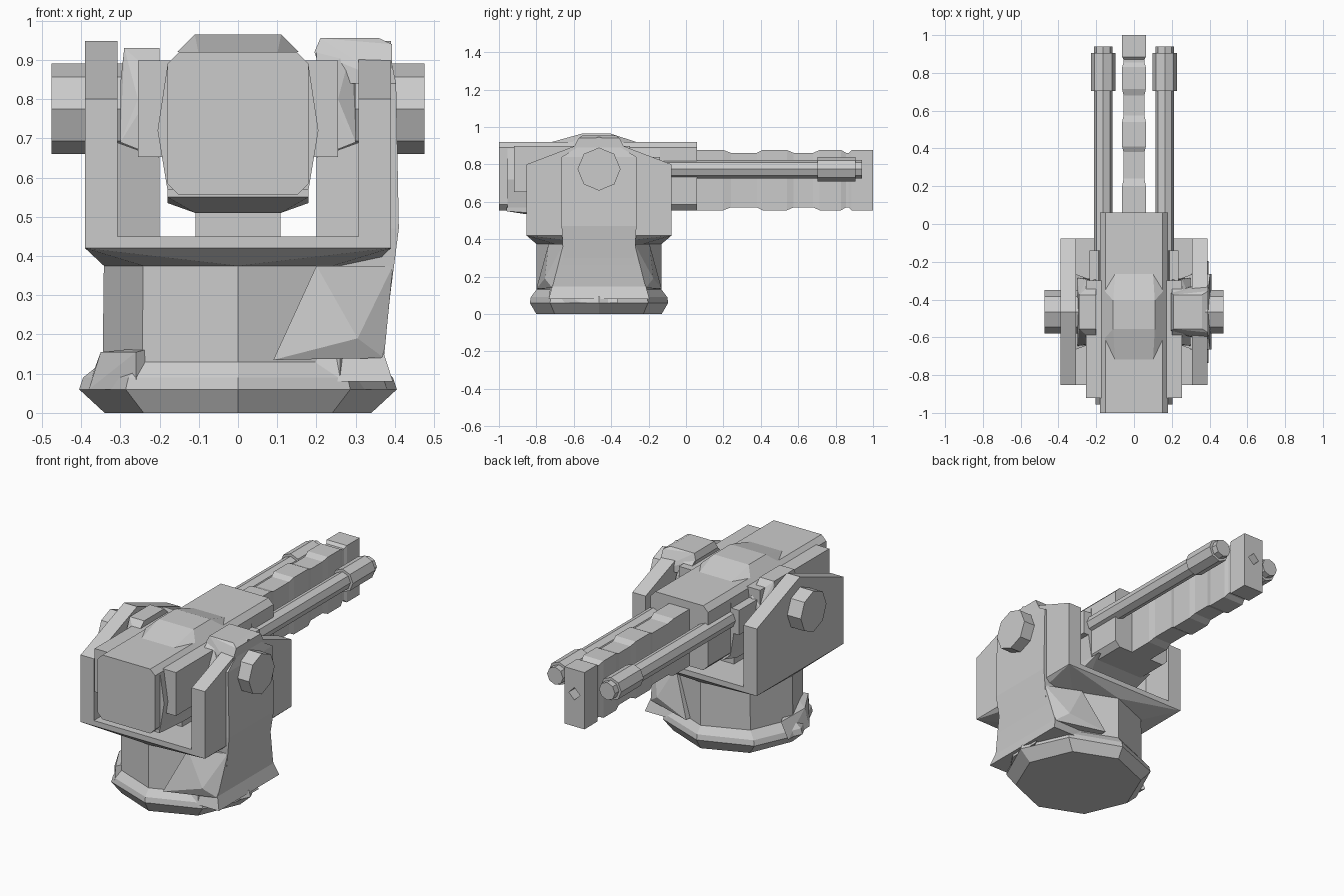
import bpy, bmesh, math
from mathutils import Vector

if "Cube" in bpy.data.objects:
    bpy.data.objects.remove(bpy.data.objects["Cube"])

CY = -0.465   # turret axis in y
CZ = 0.775    # trunnion height


def finish(name, bm):
    bmesh.ops.recalc_face_normals(bm, faces=bm.faces)
    me = bpy.data.meshes.new(name)
    bm.to_mesh(me)
    bm.free()
    ob = bpy.data.objects.new(name, me)
    bpy.context.collection.objects.link(ob)
    return ob


def hull(name, pts):
    bm = bmesh.new()
    for p in pts:
        bm.verts.new(p)
    res = bmesh.ops.convex_hull(bm, input=bm.verts)
    junk = {g for g in res["geom_interior"] + res["geom_unused"] if isinstance(g, bmesh.types.BMVert)}
    bmesh.ops.delete(bm, geom=list(junk), context='VERTS')
    bmesh.ops.dissolve_limit(bm, angle_limit=0.01, verts=bm.verts, edges=bm.edges)
    return finish(name, bm)


def loft(name, rings):
    bm = bmesh.new()
    vs = [[bm.verts.new(p) for p in r] for r in rings]
    n = len(vs[0])
    for a, b in zip(vs, vs[1:]):
        for i in range(n):
            bm.faces.new((a[i], a[(i + 1) % n], b[(i + 1) % n], b[i]))
    bm.faces.new(vs[0])
    bm.faces.new(vs[-1])
    return finish(name, bm)


def octagon(rx, ry, z):
    return [(rx * math.cos(i * math.pi / 4), CY + ry * math.sin(i * math.pi / 4), z) for i in range(8)]


def rod(name, axis, center, stations):
    """Octagonal rod along x or y from (position, radius) stations."""
    rings = []
    for t, r in stations:
        ring = []
        for i in range(8):
            u, v = r * math.cos(i * math.pi / 4), r * math.sin(i * math.pi / 4)
            ring.append((t, center[0] + u, center[1] + v) if axis == 'x' else (center[0] + u, t, center[1] + v))
        rings.append(ring)
    return loft(name, rings)


def rect(hx, hy, z):
    return [(sx * hx, CY + sy * hy, z) for sx in (-1, 1) for sy in (-1, 1)]


def slab(x, hy, z):
    return [(x, CY + s * hy, z) for s in (-1, 1)]


def chamfered(hx, z0, z1, c, y):
    """Chamfered rectangle in the xz plane."""
    return [(-hx + c, y, z0), (hx - c, y, z0), (hx, y, z0 + c), (hx, y, z1 - c),
            (hx - c, y, z1), (-hx + c, y, z1), (-hx, y, z1 - c), (-hx, y, z0 + c)]


# Pedestal: flared foot and octagonal column
loft("pedestal", [octagon(0.34, 0.335, 0), octagon(0.405, 0.37, 0.06), octagon(0.395, 0.365, 0.09),
                  octagon(0.345, 0.335, 0.13), octagon(0.342, 0.335, 0.375)])

# Small clamps on the foot
for s in (-1, 1):
    hull("foot_clamp", [(s * x, CY + y, z) for x, y, z in
         ((0.26, -0.27, 0.06), (0.38, -0.1, 0.06), (0.26, -0.26, 0.155), (0.35, -0.1, 0.155),
          (0.2, -0.2, 0.06), (0.2, -0.2, 0.17), (0.34, 0.1, 0.15), (0.385, 0.1, 0.06))])

# Yoke: tapered underside, floor and two peaked arms
hull("yoke_underside", octagon(0.342, 0.335, 0.375) + rect(0.39, 0.388, 0.42))
hull("yoke_floor", rect(0.39, 0.388, 0.42) + rect(0.39, 0.388, 0.45))
for s in (-1, 1):
    prof = [(-0.388, 0.42), (0.388, 0.42), (0.388, 0.8), (0, 0.948), (-0.388, 0.8)]
    hull("yoke_arm", [(s * x, CY + y, z) for x in (0.307, 0.39) for y, z in prof])
    # Trunnion bolt
    rod("trunnion_bolt", 'x', (CY, CZ), [(s * 0.25, 0.115), (s * 0.475, 0.115)])
    # Inner arm brace
    hull("arm_brace_lower", slab(s * 0.2, 0.16, 0.45) + slab(s * 0.31, 0.2, 0.45)
         + slab(s * 0.2, 0.16, 0.65) + slab(s * 0.31, 0.2, 0.69))
    hull("arm_brace_upper", slab(s * 0.2, 0.175, 0.65) + slab(s * 0.3, 0.18, 0.69)
         + slab(s * 0.255, 0.17, 0.8) + slab(s * 0.3, 0.11, 0.84)
         + slab(s * 0.29, 0.09, 0.93) + slab(s * 0.2, 0.09, 0.93) + slab(s * 0.2, 0.17, 0.85))

# Armour strip running from the foot up and over the right arm
strip = [(0.395, 0.27, 0.08), (0.372, 0.25, 0.15), (0.388, 0.19, 0.3), (0.41, 0.2, 0.47),
         (0.403, 0.2, 0.84), (0.39, 0.1, 0.9)]
loft("armour_strip", [[(0.15 if z < 0.4 else 0.32, CY - h, z), (x, CY - h, z),
                       (x, CY + h, z), (0.15 if z < 0.4 else 0.32, CY + h, z)] for x, h, z in strip])
hull("strip_flare", slab(0.372, 0.25, 0.14) + [(0.09, CY - 0.335, 0.135), (0.14, CY - 0.3, 0.19),
     (0.2, CY - 0.27, 0.375), (0.09, CY + 0.335, 0.135), (0.2, CY + 0.27, 0.375)]
     + slab(0.305, 0.29, 0.19) + slab(0.395, 0.19, 0.375))
hull("arm_cap", slab(0.195, 0.1, 0.92) + slab(0.21, 0.09, 0.955) + slab(0.36, 0.09, 0.955)
     + slab(0.392, 0.11, 0.94) + slab(0.392, 0.16, 0.84) + slab(0.22, 0.11, 0.84))

# Receiver body
loft("receiver", [chamfered(0.18, 0.555, 0.92, 0.03, y) for y in (-1.0, 0.06)])
hull("receiver_top", [(s * x, CY + y, z) for s in (-1, 1) for x, y, z in
     ((0.11, -0.09, 0.965), (0.11, 0.06, 0.965), (0.1, -0.27, 0.915), (0.1, 0.215, 0.915),
      (0.155, -0.14, 0.92), (0.155, 0.11, 0.92))])
hull("receiver_belly", [(s * x, y, z) for s in (-1, 1) for x, y, z in
     ((0.18, -0.96, 0.57), (0.18, -0.96, 0.55), (0.18, -0.75, 0.535), (0.11, -0.7, 0.51), (0.11, -0.25, 0.51),
      (0.18, -0.2, 0.535), (0.18, -0.08, 0.57))])
hull("pivot_post", rect(0.108, 0.19, 0.44) + rect(0.108, 0.19, 0.53))
for s in (-1, 1):
    # Side plate with a ridge, side box and barrel collar
    hull("side_plate", [(s * x, y, z) for y in (-0.955, -0.14) for x, z in
         ((0.1, 0.57), (0.18, 0.57), (0.205, 0.72), (0.18, 0.885), (0.1, 0.885))])
    hull("side_box", [(s * x, y, z) for x in (0.1, 0.255) for y in (-0.92, -0.3) for z in (0.652, 0.898)])
    hull("barrel_collar", [(s * x, y, z) for x in (0.1, 0.235) for y in (-0.35, -0.14) for z in (0.7, 0.84)])
    # Side barrel with muzzle sleeve
    rod("side_barrel", 'y', (s * 0.163, CZ), [(-0.3, 0.05), (0.704, 0.05), (0.704, 0.065),
                                             (0.905, 0.065), (0.905, 0.05), (0.94, 0.05)])

# Main barrel: tall ribbed bar
stations = [0.0, 0.2, 0.24, 0.38, 0.41, 0.54, 0.575, 0.68, 0.715, 0.83, 0.855, 0.87, 0.885, 1.0]
low = {2, 3, 6, 7, 10, 11}
rings = []
for i, y in enumerate(stations):
    w, d = (0.055, 0.015) if i in low else (0.063, 0)
    rings.append([(-w, y, 0.555 + d), (w, y, 0.555 + d), (w, y, 0.877 - d), (-w, y, 0.877 - d)])
barrel = loft("main_barrel", rings)

# Diamond bore in the muzzle
bore = loft("bore_cutter", [[(0.035, y, 0.74), (0, y, 0.775), (-0.035, y, 0.74), (0, y, 0.705)] for y in (0.9, 1.05)])
bore.hide_render = True
bore.hide_viewport = True
mod = barrel.modifiers.new("bore", 'BOOLEAN')
mod.operation = 'DIFFERENCE'
mod.object = bore
mod.solver = 'EXACT'
